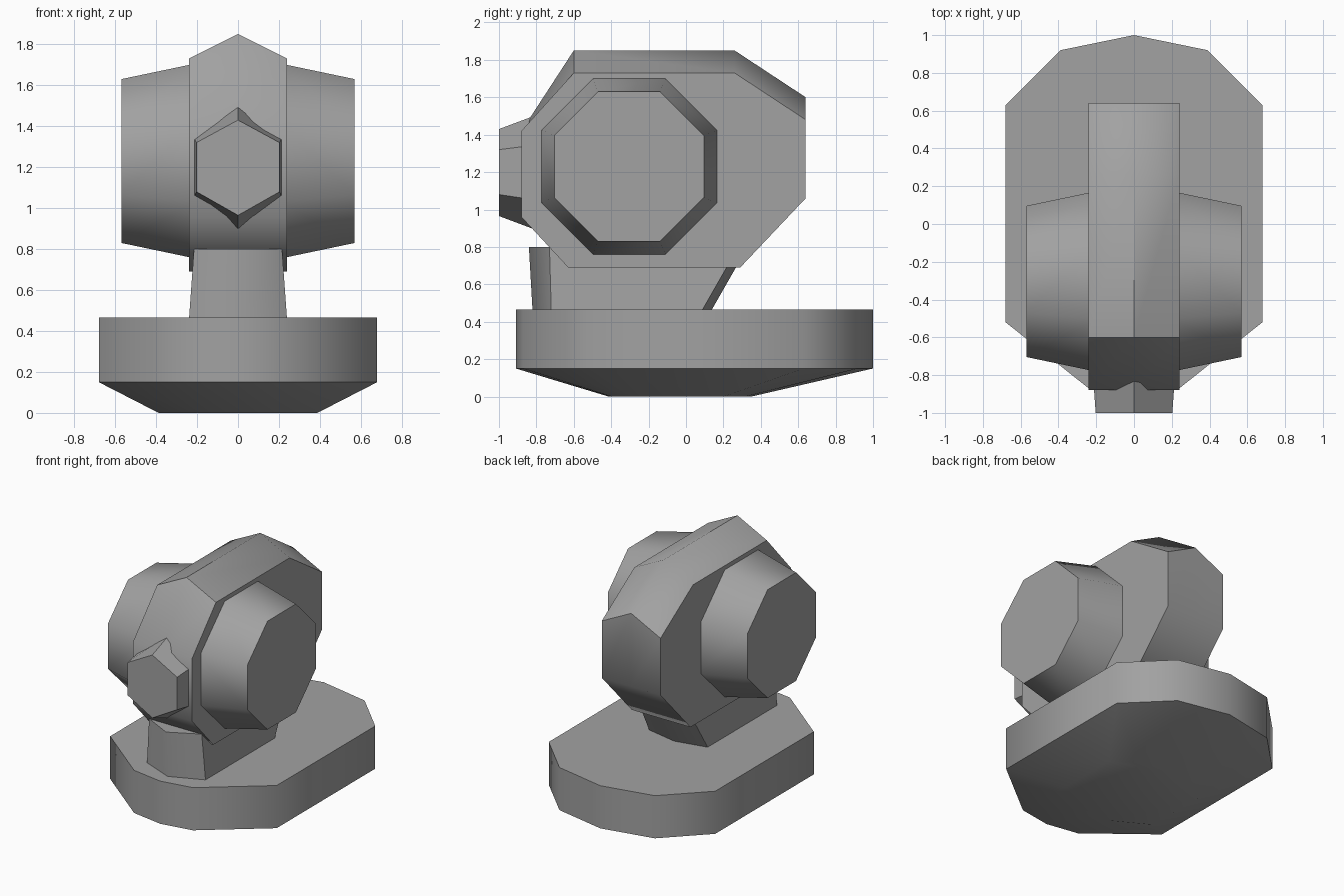
import bpy
import bmesh
import math

cube = bpy.data.objects.get("Cube")
if cube:
    bpy.data.objects.remove(cube, do_unlink=True)

grey = bpy.data.materials.new("plain_grey")
grey.use_nodes = True
colour = (0.36, 0.36, 0.36, 1)
grey.diffuse_color = colour
grey.node_tree.nodes["Principled BSDF"].inputs["Base Color"].default_value = colour


def loft(name, rings):
    """Join rings of equal length into one closed solid."""
    bm = bmesh.new()
    loops = [[bm.verts.new(p) for p in ring] for ring in rings]
    for a, b in zip(loops, loops[1:]):
        for i in range(len(a)):
            j = (i + 1) % len(a)
            bm.faces.new((a[i], a[j], b[j], b[i]))
    bm.faces.new(loops[0][::-1])
    bm.faces.new(loops[-1])
    bmesh.ops.recalc_face_normals(bm, faces=bm.faces)
    mesh = bpy.data.meshes.new(name)
    bm.to_mesh(mesh)
    bm.free()
    mesh.materials.append(grey)
    obj = bpy.data.objects.new(name, mesh)
    bpy.context.collection.objects.link(obj)
    bpy.ops.object.select_all(action='DESELECT')
    obj.select_set(True)
    bpy.context.view_layer.objects.active = obj
    bpy.ops.object.shade_smooth_by_angle(angle=math.radians(52))
    return obj


def mirrored(half):
    """Close a half outline that starts and ends on the centre line."""
    return half + [(-x, y) for x, y in half[-2:0:-1]]


# Base slab with a tapered underside
outline = mirrored([(0, 1), (0.39, 0.92), (0.68, 0.63),
                    (0.68, -0.52), (0.24, -0.87), (0, -0.91)])
loft("base", [
    [(x * 0.57, y * 0.4 - 0.05, 0) for x, y in outline],
    [(x, y, 0.15) for x, y in outline],
    [(x, y, 0.465) for x, y in outline]])

# Six sided neck, leaning back at the rear
low = mirrored([(0, -0.82), (0.24, -0.72), (0.24, 0.08), (0, 0.13)])
high = mirrored([(0, -0.84), (0.215, -0.73), (0.215, 0.28), (0, 0.33)])
loft("neck", [[(x, y, 0.45) for x, y in low],
              [(x, y, 0.8) for x, y in high]])

# Head slab with a raised centre ridge
side = [(-0.88, 1.42), (-0.6, 1.73), (0.26, 1.73), (0.64, 1.48),
        (0.64, 1.06), (0.29, 0.69), (-0.63, 0.69), (-0.88, 0.96)]
ridge = [(-0.88, 1.42), (-0.6, 1.85), (0.26, 1.85), (0.64, 1.6)] + side[4:]
loft("head", [[(x, y, z) for y, z in prof]
              for x, prof in ((-0.24, side), (0, ridge), (0.24, side))])

# Tapered octagonal pods on both sides
for label, s in (("left", 1), ("right", -1)):
    rings = []
    for x, r in ((0.2, 0.517), (0.57, 0.433)):
        angles = [math.pi / 8 + i * math.pi / 4 for i in range(8)]
        rings.append([(s * x, -0.304 + r * math.cos(a), 1.23 + r * math.sin(a))
                      for a in angles])
    loft(label + "_pod", rings)

# Hexagonal snout
tip = mirrored([(0, 1.43), (0.203, 1.32), (0.203, 1.08), (0, 0.965)])
root = mirrored([(0, 1.505), (0.217, 1.345), (0.217, 1.05), (0, 0.89)])
loft("snout", [[(x, -1, z) for x, z in tip],
               [(x, -0.8, z) for x, z in root]])
